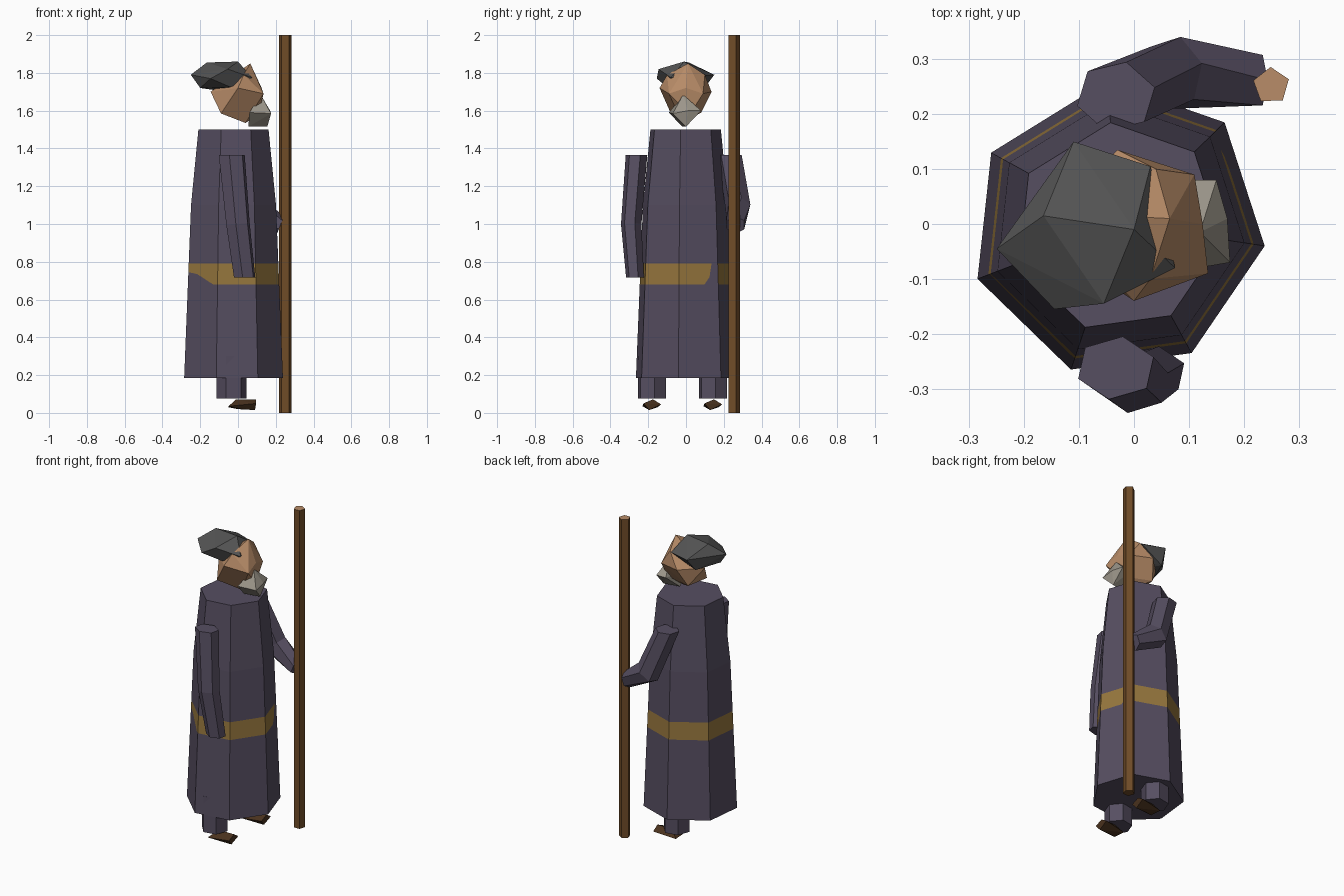
import bpy, bmesh, math
from mathutils import Vector, Matrix

if "Cube" in bpy.data.objects:
    bpy.data.objects.remove(bpy.data.objects["Cube"])


def material(name, srgb):
    lin = [(c / 255 / 12.92 if c < 10 else ((c / 255 + .055) / 1.055) ** 2.4) for c in srgb]
    m = bpy.data.materials.new(name)
    m.use_nodes = True
    m.diffuse_color = (*lin, 1)
    m.node_tree.nodes["Principled BSDF"].inputs["Base Color"].default_value = (*lin, 1)
    return m


PURPLE = material("purple cloth", (86, 78, 97))
GOLD = material("gold sash", (152, 120, 62))
SKIN = material("skin", (184, 140, 104))
WOOD = material("staff wood", (112, 76, 40))
LEATHER = material("shoe leather", (74, 50, 30))
GREY = material("grey hat", (84, 84, 84))
BEARD = material("beard", (156, 150, 138))


def finish(name, bm, *mats):
    bmesh.ops.recalc_face_normals(bm, faces=bm.faces)
    me = bpy.data.meshes.new(name)
    bm.to_mesh(me)
    bm.free()
    ob = bpy.data.objects.new(name, me)
    for m in mats:
        me.materials.append(m)
    bpy.context.collection.objects.link(ob)
    return ob


def hull(name, points, mat):
    bm = bmesh.new()
    for p in points:
        bm.verts.new(p)
    bmesh.ops.convex_hull(bm, input=bm.verts)
    bmesh.ops.delete(bm, geom=[v for v in bm.verts if not v.link_faces], context='VERTS')
    return finish(name, bm, mat)


def ring(center, rx, ry, sides, turn=0, tilt=0):
    """Flat polygon, tilted about the y axis."""
    rot = Matrix.Rotation(math.radians(tilt), 3, 'Y')
    angles = [math.radians(turn) + math.tau * i / sides for i in range(sides)]
    return [Vector(center) + rot @ Vector((rx * math.cos(a), ry * math.sin(a), 0)) for a in angles]


def loft(name, rings, *mats):
    bm = bmesh.new()
    vs = [[bm.verts.new(p) for p in r] for r in rings]
    n = len(vs[0])
    for a, b in zip(vs, vs[1:]):
        for i in range(n):
            j = (i + 1) % n
            bm.faces.new((a[i], a[j], b[j], b[i]))
    bm.faces.new(vs[0])
    bm.faces.new(vs[-1])
    return finish(name, bm, *mats)


# Robe: seven tapered sides, each split by the sash
HEM, MID, TOP, SASH = .185, 1.1, 1.5, .79
hem = [(.238, -.04), (.165, .185), (-.05, .26), (-.26, .13), (-.285, -.1), (-.115, -.265), (.105, -.235)]


def scaled(points, kx, ky, z):
    return [Vector(((x + .025) * kx - .025, y * ky, z)) for x, y in points]


low = scaled(hem, .86, .86, MID)
low = [Vector((p.x, p.y, MID)) for p in low]
base = scaled(hem, 1, 1, HEM)
top = scaled(hem, .71, .71, TOP)
# Lower sash edge as (fraction along side, height), where it is not straight
sash_edges = {0: [(0, .68), (.65, .68), (.78, .72), (.84, SASH)],
              4: [(0, .745), (.3, .735), (.85, .68), (1, .68)]}
bm = bmesh.new()


def add(points, index=0):
    face = bm.faces.new([bm.verts.new(p) for p in points])
    face.material_index = index


for i in range(7):
    j = (i + 1) % 7

    def at(t, z):
        f = (z - HEM) / (MID - HEM)
        return base[i].lerp(base[j], t).lerp(low[i].lerp(low[j], t), f)

    edge = [at(t, z) for t, z in sash_edges.get(i, [(0, .68), (1, .68)])]
    left, right = at(0, SASH), at(1, SASH)
    ends_early = i in sash_edges and sash_edges[i][-1][1] == SASH
    add(edge + ([left] if ends_early else [right, left]), 1)
    add([base[i], base[j]] + ([right] if ends_early else []) + edge[::-1])
    add([left, right, low[j], low[i]])
    add([low[i], low[j], top[j], top[i]])
add(base[::-1])
add(top)
bmesh.ops.remove_doubles(bm, verts=bm.verts, dist=.0005)
finish("robe", bm, PURPLE, GOLD)

# Legs and shoes
for side, y in (("right", -.18), ("left", .143)):
    loft(side + "_leg", [ring((-.035, y, z), .08, .08, 6, 10) for z in (.075, .3)], PURPLE)
    heel, toe = -.05, .095
    hull(side + "_shoe", [(heel, y - .05, .035), (heel, y + .03, .03), (-.01, y + .005, .072),
                          (toe, y + .005, .072), (toe, y - .045, .05), (toe, y + .048, .045),
                          (toe - .005, y - .015, .015), (0, y - .02, .02)], LEATHER)

# Arms
loft("right_arm", [ring((-.033, -.262, 1.365), .073, .058, 6, 20),
                   ring((0, -.29, 1.0), .066, .055, 6, 20, -6),
                   ring((.035, -.27, .718), .06, .048, 6, 20)], PURPLE)
loft("left_arm", [ring((-.033, .232, 1.365), .073, .065, 6, 15),
                  ring((.07, .275, 1.09), .075, .068, 6, 15, -42),
                  ring((.225, .262, .995), .05, .053, 6, 0, -68)], PURPLE)

# Staff with a pale cut end
staff = loft("staff", [ring((.25, .252, z), .034, .034, 5, 20) for z in (0, 2)], WOOD, SKIN)
for f in staff.data.polygons:
    f.material_index = int(f.normal.z > .9)

# Head
hull("head", [(-.145, .02, 1.70), (-.09, -.08, 1.585), (-.07, .08, 1.59), (.04, -.02, 1.535),
              (.135, -.09, 1.69), (.11, .09, 1.69), (.125, 0, 1.72), (0, -.14, 1.72), (-.03, .135, 1.70),
              (.065, .01, 1.85), (.03, -.1, 1.79), (.04, .1, 1.79), (.11, .02, 1.58)], SKIN)

# Beard
hull("beard", [(.12, -.015, 1.685), (.175, -.07, 1.585), (.15, .08, 1.60), (.155, 0, 1.515),
               (.055, -.02, 1.515), (.06, -.09, 1.59), (.085, .08, 1.6), (.17, .01, 1.6)], BEARD)

# Soft hat leaning backwards
hull("hat", [(-.25, -.045, 1.79), (-.165, .015, 1.855), (-.11, .15, 1.79), (0, -.01, 1.86),
             (.03, .105, 1.785), (.075, -.08, 1.775), (-.055, -.145, 1.82), (-.145, -.155, 1.77),
             (-.2, -.06, 1.72), (-.04, -.1, 1.725), (-.13, .09, 1.71)], GREY)
